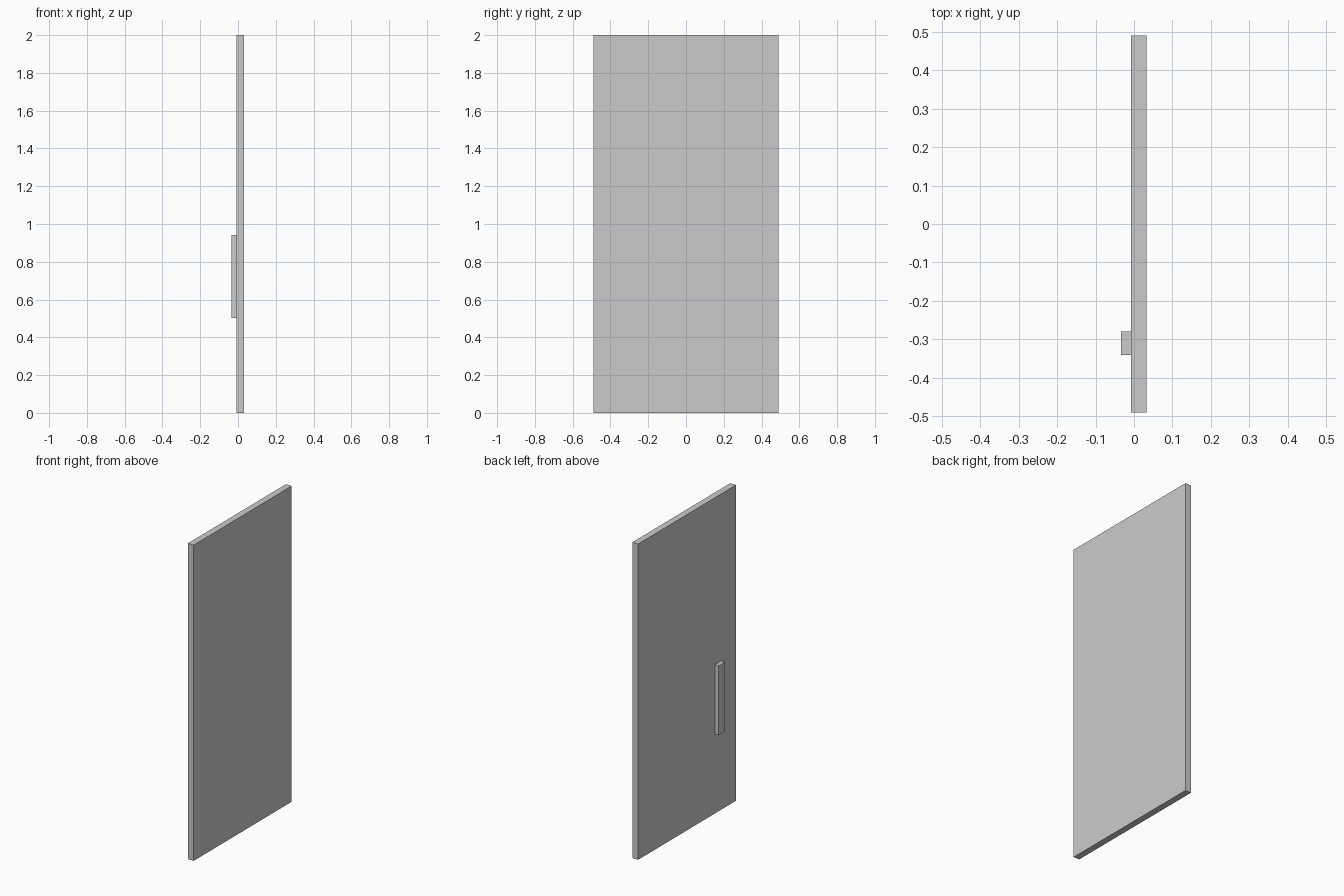
import bpy

if "Cube" in bpy.data.objects:
    bpy.data.objects.remove(bpy.data.objects["Cube"])


def box(name, lo, hi):
    """Axis-aligned box between two corners."""
    centre = [(a + b) / 2 for a, b in zip(lo, hi)]
    bpy.ops.mesh.primitive_cube_add(size=1, location=centre)
    ob = bpy.context.object
    ob.name = name
    ob.scale = [b - a for a, b in zip(lo, hi)]
    bpy.ops.object.transform_apply(location=False, rotation=False, scale=True)
    return ob


# Flat door slab
box("door_panel", (-0.008, -0.49, 0.0), (0.033, 0.49, 2.0))

# Vertical pull handle on the -x face
box("door_handle", (-0.034, -0.341, 0.503), (-0.008, -0.279, 0.942))
